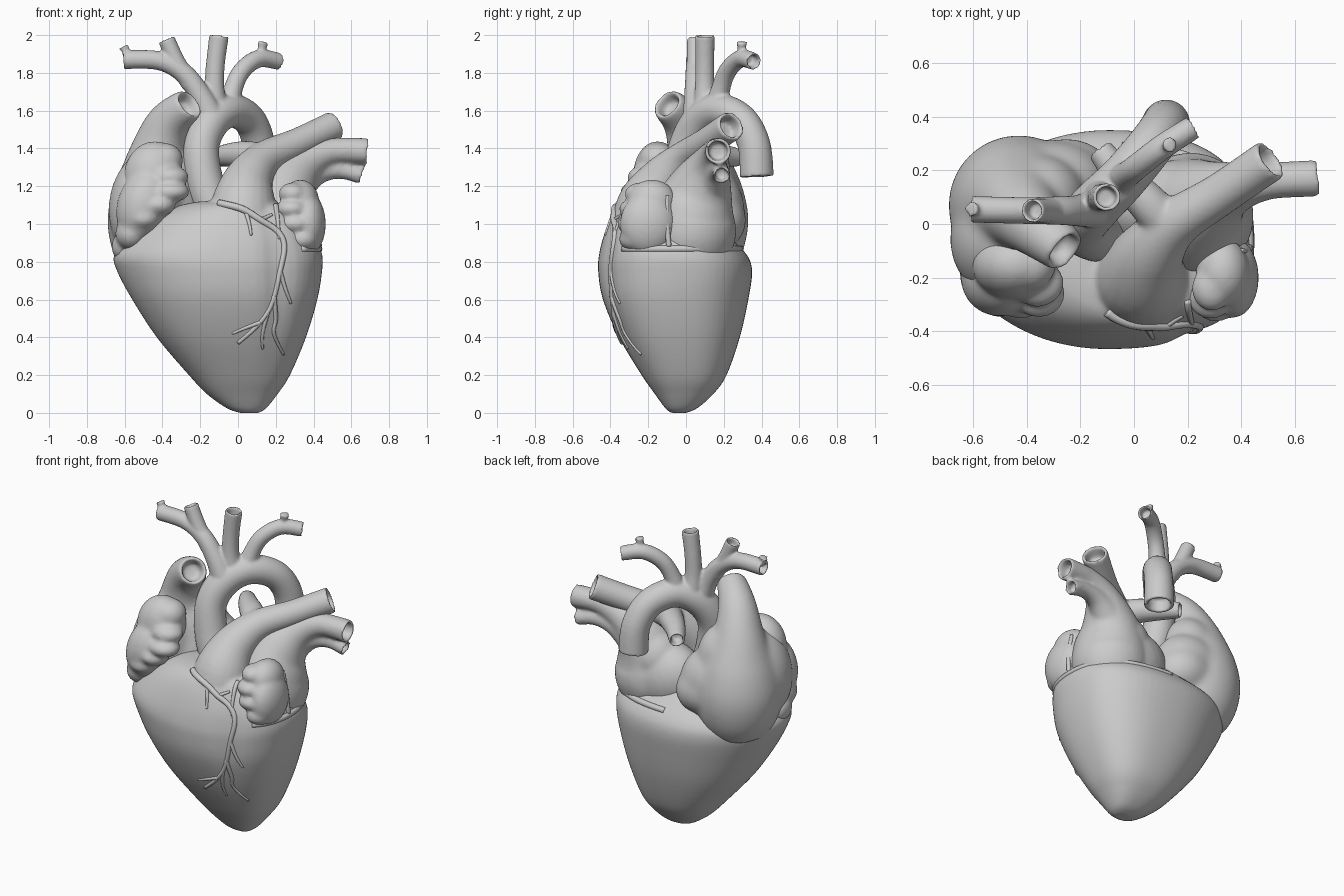
import bpy, bmesh, math
from mathutils import Vector, Matrix
from mathutils.bvhtree import BVHTree


def spline(pts, n=6):
    """Smooth curve through points of any dimension."""
    out = []
    for i in range(len(pts) - 1):
        a, b, c, d = (pts[max(i - 1, 0)], pts[i], pts[i + 1], pts[min(i + 2, len(pts) - 1)])
        for k in range(n):
            t = k / n
            out.append([0.5 * (2 * q + (r - p) * t + (2 * p - 5 * q + 4 * r - s) * t * t
                               + (3 * q - p - 3 * r + s) * t ** 3)
                        for p, q, r, s in zip(a, b, c, d)])
    return out + [list(pts[-1])]


def skin(bm, rings):
    """Bridge closed rings of points and cap both ends."""
    vs = [[bm.verts.new(p) for p in ring] for ring in rings]
    n = len(vs[0])
    for a, b in zip(vs, vs[1:]):
        for i in range(n):
            bm.faces.new((a[i], a[(i + 1) % n], b[(i + 1) % n], b[i]))
    bm.faces.new(vs[0][::-1])
    bm.faces.new(vs[-1])


def tube(bm, pts, hollow=True, sides=24, n=6):
    """Sweep a circle along (x, y, z, radius) points; the far end may be bored out."""
    path = spline(pts, n)
    ps = [Vector(p[:3]) for p in path]
    rings, u = [], None

    def ring(c, r, u, v):
        return [c + (u * math.cos(a) + v * math.sin(a)) * r
                for a in (2 * math.pi * k / sides for k in range(sides))]
    for i, p in enumerate(ps):
        t = (ps[min(i + 1, len(ps) - 1)] - ps[max(i - 1, 0)]).normalized()
        u = t.orthogonal() if u is None else u - t * u.dot(t)
        u.normalize()
        v = t.cross(u)
        rings.append(ring(p, path[i][3], u, v))
    if hollow:
        r = path[-1][3]
        rings.append(ring(p, r * 0.76, u, v))
        rings.append(ring(p - t * min(0.08, r * 1.3), r * 0.7, u, v))
    skin(bm, rings)


def blob(bm, c, s, tilt=0):
    m = Matrix.Translation(c) @ Matrix.Rotation(tilt, 4, 'Y') @ Matrix.Diagonal((*s, 1))
    bmesh.ops.create_uvsphere(bm, u_segments=28, v_segments=18, radius=1, matrix=m)


def finish(name, bm, voxel=0, smooth=5):
    """Make an object; with a voxel size, fuse its pieces into one soft skin."""
    bmesh.ops.recalc_face_normals(bm, faces=bm.faces)
    me = bpy.data.meshes.new(name)
    bm.to_mesh(me)
    bm.free()
    ob = bpy.data.objects.new(name, me)
    bpy.context.collection.objects.link(ob)
    if voxel:
        m = ob.modifiers.new("fuse", 'REMESH')
        m.mode, m.voxel_size = 'VOXEL', voxel
        s = ob.modifiers.new("soften", 'SMOOTH')
        s.factor, s.iterations = 0.5, smooth
        dg = bpy.context.evaluated_depsgraph_get()
        baked = bpy.data.meshes.new_from_object(ob.evaluated_get(dg))
        ob.modifiers.clear()
        ob.data = baked
    for p in ob.data.polygons:
        p.use_smooth = True
    return ob


# Ventricles: stacked ovals (z, x min, x max, y min, y max)
sections = [(0.0, 0.01, 0.11, -0.08, 0.0), (0.025, -0.06, 0.15, -0.11, 0.06),
            (0.1, -0.165, 0.21, -0.165, 0.145), (0.2, -0.26, 0.275, -0.235, 0.215),
            (0.4, -0.43, 0.36, -0.355, 0.285), (0.6, -0.56, 0.42, -0.44, 0.33),
            (0.75, -0.64, 0.445, -0.465, 0.35), (0.84, -0.655, 0.445, -0.46, 0.32),
            (0.94, -0.56, 0.4, -0.435, 0.22), (1.04, -0.43, 0.32, -0.395, 0.12),
            (1.1, -0.3, 0.25, -0.35, 0.05), (1.12, -0.2, 0.15, -0.28, -0.05)]
bm = bmesh.new()
rings = []
for z, x0, x1, y0, y1 in spline(sections, 5):
    ring = []
    for k in range(72):
        a = 2 * math.pi * k / 72
        c, s = math.cos(a), math.sin(a)
        # shallow furrow between the ventricles at the front, fuller corners elsewhere
        g = 1 - 0.045 * math.exp(-((a - math.radians(303)) / 0.13) ** 2) * min(1, max(0, z * 2 - 0.3))
        full = 0.07 if c > 0 else 0.07 * max(0, 1 - z / 0.7)
        g *= 1 + full * math.sin(2 * a) ** 2
        ring.append(((x0 + x1) / 2 + (x1 - x0) / 2 * c * g,
                     (y0 + y1) / 2 + (y1 - y0) / 2 * s * g, z))
    rings.append(ring)
skin(bm, rings)
# Pulmonary trunk with its left and right arteries
tube(bm, [(0.03, -0.2, 0.95, 0.2), (0.03, -0.19, 1.1, 0.175), (0.06, -0.11, 1.24, 0.13),
          (0.15, 0.0, 1.35, 0.095), (0.32, 0.11, 1.43, 0.08), (0.51, 0.24, 1.52, 0.08)])
tube(bm, [(0.14, -0.02, 1.34, 0.08), (0.05, 0.08, 1.365, 0.075), (-0.05, 0.18, 1.365, 0.062),
          (-0.13, 0.28, 1.35, 0.048)])
heart = finish("ventricles_and_pulmonary_trunk", bm, 0.012)

# Aortic arch and the arteries rising from it
bm = bmesh.new()
tube(bm, [(-0.1, -0.05, 1.02, 0.1), (-0.17, -0.03, 1.2, 0.1), (-0.195, 0.0, 1.4, 0.095),
          (-0.14, 0.07, 1.54, 0.095), (-0.04, 0.17, 1.6, 0.09), (0.06, 0.29, 1.55, 0.087),
          (0.11, 0.36, 1.42, 0.087), (0.12, 0.375, 1.25, 0.09)])
tube(bm, [(-0.14, 0.06, 1.55, 0.08), (-0.2, 0.05, 1.68, 0.06), (-0.29, 0.05, 1.8, 0.053),
          (-0.42, 0.05, 1.865, 0.05), (-0.61, 0.055, 1.87, 0.05)])
tube(bm, [(-0.25, 0.05, 1.74, 0.05), (-0.32, 0.05, 1.85, 0.046), (-0.38, 0.05, 1.98, 0.045)])
tube(bm, [(-0.11, 0.11, 1.55, 0.08), (-0.125, 0.1, 1.7, 0.055), (-0.12, 0.1, 1.84, 0.05),
          (-0.1, 0.1, 2.0, 0.052)])
tube(bm, [(-0.05, 0.16, 1.58, 0.075), (-0.03, 0.18, 1.7, 0.052), (0.02, 0.22, 1.81, 0.048),
          (0.11, 0.29, 1.875, 0.047), (0.22, 0.36, 1.86, 0.045)])
for x, y, top, dx in ((-0.585, 0.055, 1.94, -0.02), (0.115, 0.295, 1.965, 0.02)):
    tube(bm, [(x, y, 1.88, 0.024), (x + dx / 2, y, 1.92, 0.021), (x + dx, y, top, 0.03)], False)
finish("aorta_and_branches", bm, 0.009, 4)

# Right atrium: broad sac tapering into the upper vena cava
bm = bmesh.new()
tube(bm, [(-0.42, 0.05, 0.76, 0.19), (-0.425, 0.06, 0.88, 0.245), (-0.43, 0.07, 1.04, 0.262),
          (-0.43, 0.07, 1.2, 0.225), (-0.42, 0.05, 1.38, 0.155), (-0.365, -0.01, 1.54, 0.115),
          (-0.25, -0.105, 1.64, 0.088)], sides=36)
blob(bm, (-0.485, -0.06, 1.1), (0.2, 0.22, 0.29), 0.12)
blob(bm, (-0.35, 0.09, 1.22), (0.17, 0.17, 0.22), 0.1)
blob(bm, (-0.3, 0.13, 1.08), (0.22, 0.18, 0.21), 0.4)
blob(bm, (-0.25, 0.15, 1.02), (0.19, 0.17, 0.16), 0.3)
finish("right_atrium_and_vena_cava", bm, 0.012, 45)

# Right auricle: ear flap with a lumpy edge
bm = bmesh.new()
for c, s, t in (((-0.45, -0.15, 1.26), (0.155, 0.13, 0.18), 0.2),
                ((-0.5, -0.2, 1.1), (0.14, 0.145, 0.2), 0.3),
                ((-0.39, -0.15, 1.34), (0.1, 0.1, 0.09), 0),
                ((-0.36, -0.22, 1.25), (0.1, 0.09, 0.06), 0),
                ((-0.355, -0.26, 1.17), (0.1, 0.09, 0.055), 0),
                ((-0.42, -0.265, 1.1), (0.09, 0.09, 0.06), 0),
                ((-0.5, -0.25, 1.03), (0.09, 0.1, 0.065), 0),
                ((-0.565, -0.19, 0.95), (0.085, 0.11, 0.09), 0),
                ((-0.615, -0.11, 0.88), (0.055, 0.09, 0.075), 0)):
    blob(bm, c, s, t)
finish("right_auricle", bm, 0.011, 18)

# Left atrium: broad base narrowing to the pulmonary veins
bm = bmesh.new()
tube(bm, [(0.2, 0.03, 0.78, 0.16), (0.205, 0.03, 0.86, 0.215), (0.21, 0.03, 0.95, 0.235),
          (0.22, 0.04, 1.07, 0.22), (0.26, 0.08, 1.2, 0.17), (0.36, 0.13, 1.32, 0.105),
          (0.5, 0.16, 1.385, 0.07), (0.69, 0.17, 1.385, 0.07)], sides=36)
blob(bm, (0.1, 0.07, 0.98), (0.26, 0.18, 0.22), 0.4)
blob(bm, (0.16, 0.08, 1.1), (0.17, 0.16, 0.18), 0.5)
tube(bm, [(0.3, 0.12, 1.2, 0.11), (0.42, 0.16, 1.27, 0.065), (0.54, 0.18, 1.285, 0.047),
          (0.66, 0.19, 1.255, 0.048)])
finish("left_atrium_and_veins", bm, 0.011, 14)

# Left auricle
bm = bmesh.new()
for c, s in (((0.37, -0.2, 1.0), (0.095, 0.15, 0.165)), ((0.33, -0.18, 1.12), (0.1, 0.13, 0.115)),
             ((0.29, -0.24, 1.16), (0.075, 0.085, 0.06)), ((0.285, -0.27, 1.08), (0.085, 0.085, 0.055)),
             ((0.305, -0.28, 1.0), (0.09, 0.085, 0.055)), ((0.34, -0.27, 0.92), (0.085, 0.085, 0.065))):
    blob(bm, c, s)
finish("left_auricle", bm, 0.01, 15)

# Coronary vessels laid on the heart wall: (x, z) points seen from the front
wall = BVHTree.FromPolygons([v.co for v in heart.data.vertices],
                            [p.vertices for p in heart.data.polygons])
bm = bmesh.new()
front = [(0.02, [(-0.1, 1.11), (0.02, 1.08), (0.12, 1.02), (0.21, 0.96), (0.245, 0.88),
                 (0.22, 0.74), (0.18, 0.58), (0.11, 0.47), (0.0, 0.37)]),
         (0.014, [(0.2, 1.1), (0.21, 1.02), (0.22, 0.92)]),
         (0.013, [(0.22, 0.76), (0.25, 0.66), (0.28, 0.58)]),
         (0.014, [(0.19, 0.62), (0.2, 0.5), (0.19, 0.42), (0.24, 0.31)]),
         (0.012, [(0.16, 0.54), (0.13, 0.42), (0.13, 0.34)]),
         (0.012, [(0.12, 0.48), (0.04, 0.45), (-0.03, 0.42)]),
         (0.012, [(0.04, 1.07), (0.06, 1.0), (0.07, 0.94)]),
         (0.012, [(0.12, 1.02), (0.18, 1.05)])]
for r, pts in front:
    path = spline(pts, 4)
    pos = []
    for i, (x, z) in enumerate(path):
        hit = wall.ray_cast(Vector((x, -2, z)), Vector((0, 1, 0)))[0]
        pos.append((*hit, r * (1 - 0.5 * i / len(path))))
    tube(bm, pos, False, 10, 2)
# vessel in the groove below the left atrium, running round to the back
pos = []
for k in range(17):
    a = math.radians(-45 + 9 * k)
    d = Vector((math.cos(a), math.sin(a), 0))
    hit = wall.ray_cast(Vector((0, 0, 0.868)) + d * 2, -d)[0] - d * 0.008
    pos.append((*hit, 0.019))
tube(bm, pos, False, 10, 2)
# short drop from the auricle along the left atrium
tube(bm, [(0.4, -0.1, 1.15, 0.01), (0.425, -0.1, 1.0, 0.013), (0.43, -0.09, 0.88, 0.014)], False, 10)
finish("coronary_vessels", bm)
